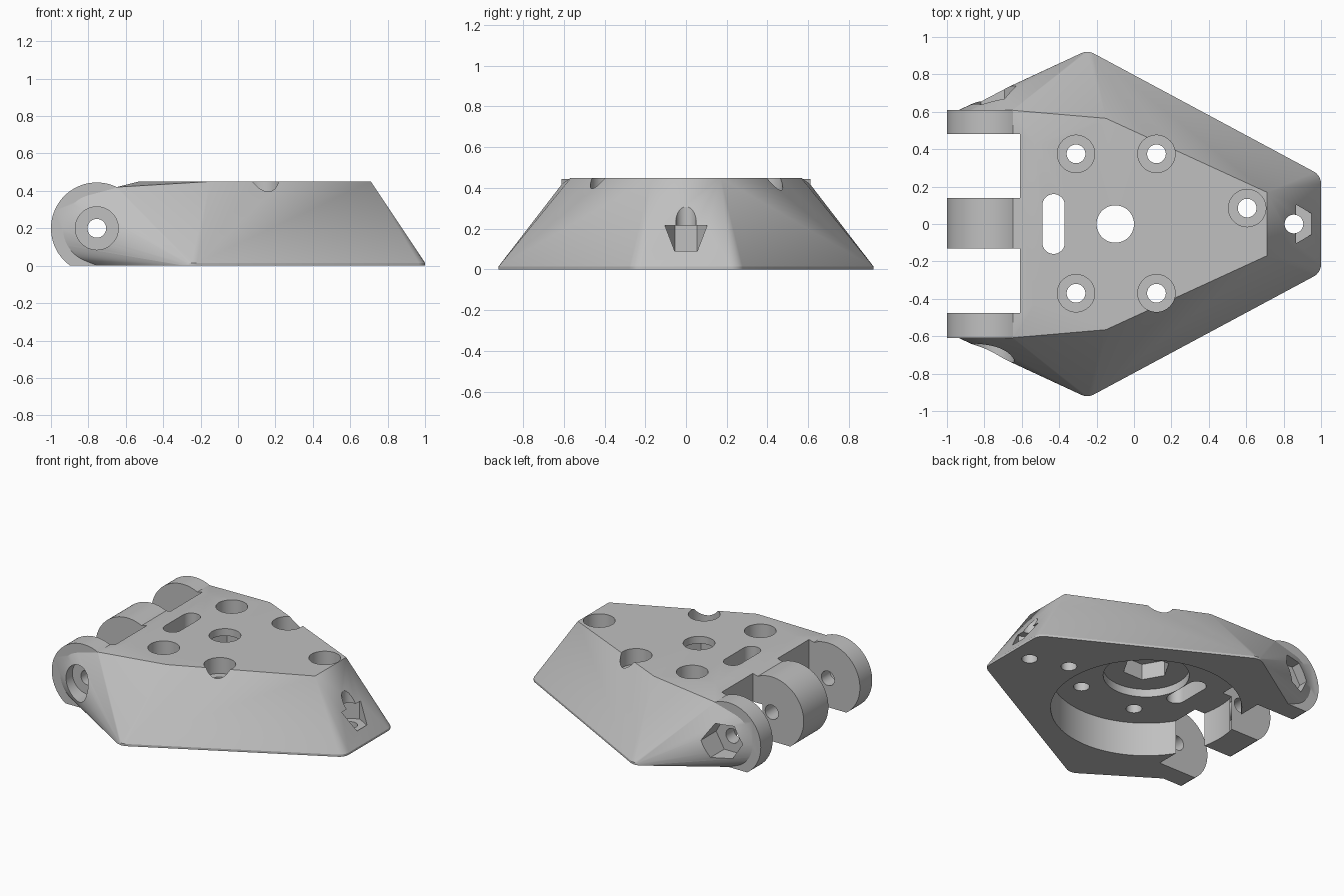
import bpy, bmesh
from math import cos, sin, pi, radians
from mathutils import Matrix, Vector

cube = bpy.data.objects.get("Cube")
if cube:
    bpy.data.objects.remove(cube, do_unlink=True)

grey = bpy.data.materials.new("plain grey")
grey.use_nodes = True
tone = (0.53, 0.53, 0.53, 1)
grey.diffuse_color = tone
grey.node_tree.nodes["Principled BSDF"].inputs["Base Color"].default_value = tone

AXLE_X, AXLE_Z, AXLE_R = -0.755, 0.2, 0.245
TOP = 0.45
HUB_X = -0.1


def add_object(name, bm):
    bmesh.ops.recalc_face_normals(bm, faces=bm.faces)
    mesh = bpy.data.meshes.new(name)
    bm.to_mesh(mesh)
    bm.free()
    mesh.materials.append(grey)
    obj = bpy.data.objects.new(name, mesh)
    bpy.context.collection.objects.link(obj)
    return obj


def ring(cx, cy, r, n):
    return [(cx + r * cos(2 * pi * i / n), cy + r * sin(2 * pi * i / n)) for i in range(n)]


def prism(name, outline, low, high, along_y=False):
    """Extrude a flat outline along z, or an x-z outline along y."""
    bm = bmesh.new()
    place = (lambda a, b, h: (a, h, b)) if along_y else (lambda a, b, h: (a, b, h))
    face = bm.faces.new([bm.verts.new(place(a, b, low)) for a, b in outline])
    grown = bmesh.ops.extrude_face_region(bm, geom=[face])["geom"]
    step = place(0, 0, high - low)
    bmesh.ops.translate(bm, vec=step, verts=[v for v in grown if isinstance(v, bmesh.types.BMVert)])
    return add_object(name, bm)


def rod(name, x, y, r, low, high, n=48):
    return prism(name, ring(x, y, r, n), low, high)


def axle_rod(name, r, low, high, n=48):
    return prism(name, ring(AXLE_X, AXLE_Z, r, n), low, high, along_y=True)


def box(name, x0, x1, y0, y1, z0, z1):
    return prism(name, [(x0, y0), (x1, y0), (x1, y1), (x0, y1)], z0, z1)


def combine(target, tool, operation):
    mod = target.modifiers.new(tool.name, 'BOOLEAN')
    mod.operation, mod.object, mod.solver = operation, tool, 'EXACT'
    depsgraph = bpy.context.evaluated_depsgraph_get()
    result = bpy.data.meshes.new_from_object(target.evaluated_get(depsgraph))
    target.modifiers.clear()
    target.data = result
    bpy.data.objects.remove(tool, do_unlink=True)


# Tapered body: hull of rounded base corners, top corners and hinge discs
points = []
for s in (1, -1):
    for cx, cy, r in ((0.925, 0.215, 0.075), (-0.25, 0.84, 0.08)):
        for x, y in ring(cx, cy * s, r, 32):
            points += [(x, y, 0), (x, y, 0.015)]
    points += [(0.71, 0.17 * s, TOP), (-0.15, 0.565 * s, TOP), (-0.53, 0.43 * s, TOP)]
    points += [(-0.65, 0.608 * s, 0.42), (AXLE_X, 0.608 * s, 0)]
    points += [(x, 0.608 * s, z) for x, z in ring(AXLE_X, AXLE_Z, 0.185, 48)]
bm = bmesh.new()
for p in points:
    bm.verts.new(p)
hull = bmesh.ops.convex_hull(bm, input=bm.verts[:])
bmesh.ops.delete(bm, geom=list({v for v in hull["geom_interior"] + hull["geom_unused"]
                                if isinstance(v, bmesh.types.BMVert)}), context='VERTS')
bmesh.ops.dissolve_limit(bm, angle_limit=radians(0.3), verts=bm.verts[:], edges=bm.edges[:])
body = add_object("hinged_body", bm)

# Two gaps, then three hinge knuckles with flat undersides
knuckles = ((-0.61, -0.475), (-0.13, 0.14), (0.48, 0.61))
for (_, y0), (y1, _) in zip(knuckles, knuckles[1:]):
    combine(body, box("hinge_gap", -1.2, -0.61, y0, y1, -0.1, 0.6), 'DIFFERENCE')
for y0, y1 in knuckles:
    outline = [(x, max(z, 0)) for x, z in ring(AXLE_X, AXLE_Z, AXLE_R, 96)]
    kept = [p for p in outline if p[1] > 0]
    half = (AXLE_R ** 2 - AXLE_Z ** 2) ** 0.5
    split = next(i for i, p in enumerate(outline) if p[1] == 0)
    kept[split:split] = [(AXLE_X - half, 0), (AXLE_X + half, 0)]
    combine(body, prism("knuckle", kept, y0, y1, along_y=True), 'UNION')

cutters = [
    # Underside cavity, hub recess, hex pocket and hub bore
    rod("cavity", HUB_X, 0, 0.6, -0.1, 0.235, 96),
    rod("hub_recess", HUB_X, 0, 0.27, 0.1, 0.29, 64),
    rod("hub_hex", HUB_X, 0, 0.15, 0.1, 0.4, 6),
    rod("hub_bore", HUB_X, 0, 0.1, 0.1, 0.6),
    # Hinge pin bore with a round head seat and a hex nut seat
    axle_rod("pin_bore", 0.05, -1, 1),
    axle_rod("pin_head_seat", 0.115, -1, -0.57),
    axle_rod("pin_nut_seat", 0.125, 0.57, 1, 6),
    # Nose screw hole with a nut trap
    rod("nose_bore", 0.855, 0, 0.05, -0.1, 0.6),
    prism("nose_nut_trap", [(0.855 + y, x) for x, y in ring(0, 0, 0.11, 6)], 0.085, 0.215),
]
# Rounded oblong window
ends = [(x, y + (0.1 if y > 0 else -0.1)) for x, y in
        [(0.06 * cos(a), 0.06 * sin(a)) for a in [2 * pi * (i + 0.5) / 32 for i in range(32)]]]
cutters.append(prism("window", [(x - 0.43, y) for x, y in ends], 0.1, 0.6))
# Counterbored mounting holes
mounts = [(x, y) for x in (-0.31, 0.12) for y in (-0.37, 0.375)] + [(0.605, 0.085)]
for x, y in mounts:
    cutters.append(rod("mount_bore", x, y, 0.05, -0.1, 0.6))
    cutters.append(rod("mount_seat", x, y, 0.1, 0.34, 0.6))
for cutter in cutters:
    combine(body, cutter, 'DIFFERENCE')

bpy.ops.object.select_all(action='DESELECT')
body.select_set(True)
bpy.context.view_layer.objects.active = body
bpy.ops.object.shade_smooth_by_angle(angle=radians(25))
